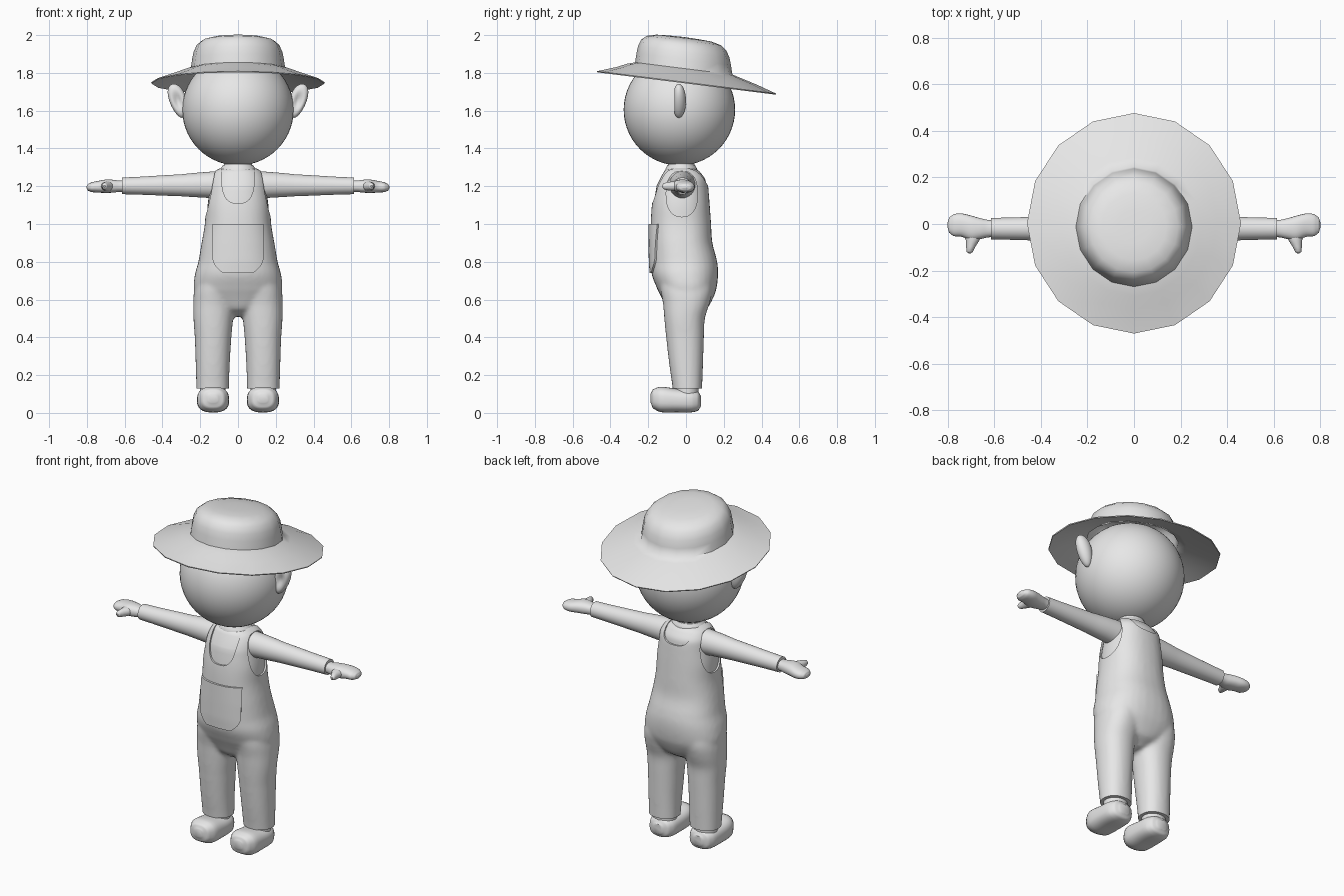
import bpy, bmesh, math

if "Cube" in bpy.data.objects:
    bpy.data.objects.remove(bpy.data.objects["Cube"])

clay = bpy.data.materials.new("plain_grey")
clay.diffuse_color = (0.8, 0.8, 0.8, 1)
clay.use_nodes = True
clay.node_tree.nodes["Principled BSDF"].inputs["Base Color"].default_value = clay.diffuse_color


def finish(ob, angle=40):
    me = ob.data
    me.materials.clear()
    me.materials.append(clay)
    for p in me.polygons:
        p.use_smooth = True
    me.set_sharp_from_angle(angle=math.radians(angle))
    return ob


def make(name, bm, angle=40):
    bmesh.ops.recalc_face_normals(bm, faces=bm.faces)
    me = bpy.data.meshes.new(name)
    bm.to_mesh(me)
    bm.free()
    ob = bpy.data.objects.new(name, me)
    bpy.context.collection.objects.link(ob)
    return finish(ob, angle)


def bake(ob, angle=40):
    dg = bpy.context.evaluated_depsgraph_get()
    me = bpy.data.meshes.new_from_object(ob.evaluated_get(dg))
    ob.modifiers.clear()
    ob.data = me
    return finish(ob, angle)


def mirror(ob):
    m = ob.modifiers.new("mirror", 'MIRROR')
    m.use_axis[0] = True
    m.use_mirror_merge = False
    return ob


def dense(rings, k):
    # Catmull-Rom interpolation between the key rings
    out = []
    for i in range(len(rings) - 1):
        a, b, c, d = (rings[max(i - 1, 0)], rings[i], rings[i + 1],
                      rings[min(i + 2, len(rings) - 1)])
        for s in range(k):
            t = s / k
            out.append([b[j] + 0.5 * t * (c[j] - a[j] + t * (2 * a[j] - 5 * b[j] + 4 * c[j] - d[j]
                        + t * (3 * (b[j] - c[j]) + d[j] - a[j]))) if j else b[0] + t * (c[0] - b[0])
                        for j in range(5)])
    return out + [list(rings[-1])]


def loft(bm, rings, axis, n=32, e=2.0, k=4):
    # rings: (position on axis, centre 1, half 1, centre 2, half 2)
    loops = []
    for t, c1, h1, c2, h2 in dense(rings, k):
        loop = []
        for i in range(n):
            a = 2 * math.pi * i / n
            u, v = math.cos(a), math.sin(a)
            p = c1 + h1 * math.copysign(abs(u) ** (2 / e), u)
            q = c2 + h2 * math.copysign(abs(v) ** (2 / e), v)
            loop.append(bm.verts.new({'x': (t, p, q), 'y': (p, t, q), 'z': (p, q, t)}[axis]))
        loops.append(loop)
    for A, B in zip(loops, loops[1:]):
        for i in range(n):
            j = (i + 1) % n
            bm.faces.new((A[i], A[j], B[j], B[i]))
    bm.faces.new(loops[0])
    bm.faces.new(loops[-1])


def lofted(name, rings, axis, **kw):
    bm = bmesh.new()
    loft(bm, rings, axis, **kw)
    return make(name, bm)


# Torso sections: height, half width, front y, back y
torso = [(0.51, .03, -.05, .05), (.55, .12, -.10, .11), (.60, .20, -.125, .14), (.65, .234, -.15, .16),
         (.73, .229, -.181, .17), (.80, .210, -.186, .165), (.90, .193, -.187, .14), (1.0, .176, -.187, .133),
         (1.1, .171, -.181, .126), (1.2, .157, -.166, .118), (1.24, .15, -.147, .11), (1.28, .125, -.125, .08),
         (1.30, .085, -.10, .05), (1.315, .05, -.08, .03)]


def section(z, hx, f, b, d=0.0):
    return (z, 0, hx - d, (f + b) / 2, (b - f) / 2 - d)


# Overalls: torso and legs fused into one smooth skin
leg = [(.10, .134, .086, -.068, .085), (.25, .134, .09, -.088, .09), (.40, .132, .097, -.105, .095),
       (.50, .131, .105, -.115, .10), (.58, .128, .109, -.122, .125), (.65, .12, .112, -.135, .14),
       (.75, .11, .10, -.14, .13)]
bm = bmesh.new()
loft(bm, [section(*s) for s in torso], 'z', e=2.3)
for side in (1, -1):
    loft(bm, [(z, side * cx, hx, (f + b) / 2, (b - f) / 2) for z, cx, hx, f, b in leg], 'z', e=2.2)
overalls = make("overalls", bm)
r = overalls.modifiers.new("fuse", 'REMESH')
r.mode, r.voxel_size = 'VOXEL', 0.011
s = overalls.modifiers.new("soften", 'SMOOTH')
s.factor, s.iterations = 0.5, 8
bake(overalls)

# Flat trouser hems
bm = bmesh.new()
bm.from_mesh(overalls.data)
cut = bmesh.ops.bisect_plane(bm, geom=bm.verts[:] + bm.edges[:] + bm.faces[:], plane_co=(0, 0, .13),
                             plane_no=(0, 0, -1), clear_outer=True)
bmesh.ops.holes_fill(bm, edges=[g for g in cut['geom_cut'] if isinstance(g, bmesh.types.BMEdge)])
bm.to_mesh(overalls.data)
bm.free()

# Neckline and armhole cut-outs
cutters = [lofted("neck_cutter", [(-.4, 0, .088, 1.29, .18), (-.03, 0, .088, 1.29, .18)], 'y', e=3, k=1),
           lofted("back_cutter", [(-.04, 0, .088, 1.30, .095), (.4, 0, .088, 1.30, .095)], 'y', e=3, k=1)]
for side in (1, -1):
    cutters.append(lofted("arm_cutter", [(side * .122, -.022, .083, 1.16, .122),
                                         (side * .4, -.022, .083, 1.16, .122)], 'x', e=2.4, k=1))
for c in cutters:
    m = overalls.modifiers.new("cut", 'BOOLEAN')
    m.operation, m.solver, m.object = 'DIFFERENCE', 'EXACT', c
bake(overalls)
for c in cutters:
    bpy.data.objects.remove(c)

# Shirt under the bib, neck and collar
lofted("shirt", [section(*s, d=.01) for s in torso if s[0] >= .9], 'z', e=2.3)
lofted("neck", [(1.26, 0, .075, -.025, .07), (1.36, 0, .075, -.025, .07)], 'z', k=1)
lofted("collar", [(1.275, 0, .10, -.025, .088), (1.295, 0, .092, -.025, .082),
                  (1.312, 0, .08, -.025, .073)], 'z')


# Bib pocket following the belly
def belly(x, z):
    for a, b in zip(torso, torso[1:]):
        if a[0] <= z <= b[0]:
            t = (z - a[0]) / (b[0] - a[0])
            hx, f, k = (a[i] + t * (b[i] - a[i]) for i in (1, 2, 3))
            return (f + k) / 2 - (k - f) / 2 * (1 - abs(x / hx) ** 2.3) ** (1 / 2.3)


bm = bmesh.new()
rows = []
for i in range(15):
    z = .74 + .26 * i / 14
    h = .135 - .055 * max(0, 1 - (z - .74) / .08) ** 2
    rows.append([bm.verts.new((h * u / 8, belly(h * u / 8, z) - .011, z)) for u in range(-8, 9)])
for A, B in zip(rows, rows[1:]):
    for i in range(16):
        bm.faces.new((A[i], A[i + 1], B[i + 1], B[i]))
pocket = make("bib_pocket", bm)
m = pocket.modifiers.new("thickness", 'SOLIDIFY')
m.thickness, m.offset = .022, -1
bake(pocket)

# Sleeves, hands and thumbs
mirror(lofted("sleeve", [(.08, -.02, .07, 1.205, .075), (.17, -.02, .065, 1.207, .068),
                         (.3, -.02, .055, 1.205, .058), (.615, -.02, .046, 1.202, .044)], 'x'))
mirror(lofted("hand", [(.59, -.02, .034, 1.2, .03), (.63, -.02, .038, 1.2, .03), (.66, -.02, .045, 1.2, .034),
                       (.70, -.018, .054, 1.2, .035), (.74, -.005, .05, 1.197, .031),
                       (.775, -.005, .047, 1.195, .026), (.795, -.005, .032, 1.194, .017),
                       (.801, -.005, .012, 1.194, .006)], 'x', n=24, e=2.3))
mirror(lofted("thumb", [(-.03, .69, .04, 1.2, .026), (-.07, .694, .029, 1.2, .025), (-.105, .703, .018, 1.2, .02),
                        (-.12, .706, .013, 1.2, .014), (-.126, .707, .005, 1.2, .005)], 'y', n=16))

# Ankles and shoes
mirror(lofted("ankle", [(.09, .134, .068, .005, .062), (.14, .134, .068, .005, .062)], 'z', k=1))
shoe = [(-.188, .025, .055, .10), (-.176, .058, .025, .124), (-.135, .082, .004, .138), (-.05, .085, .003, .128),
        (.03, .08, .003, .122), (.065, .062, .012, .112), (.08, .03, .035, .09)]
mirror(lofted("shoe", [(y, .132, hx, (a + b) / 2, (b - a) / 2) for y, hx, a, b in shoe], 'y', e=2.6))

# Head
bm = bmesh.new()
bmesh.ops.create_uvsphere(bm, u_segments=48, v_segments=28, radius=.295)
bmesh.ops.translate(bm, verts=bm.verts, vec=(0, -.035, 1.605))
make("head", bm)

# Ears: dished in front, wider at the top
bm = bmesh.new()
bmesh.ops.create_uvsphere(bm, u_segments=28, v_segments=20, radius=1)
for v in bm.verts:
    x, y, z = v.co
    if y < 0:
        y += .75 * math.exp(-(x * x + z * z) / .25)
    v.co = (.318 + x * (.046 + .008 * z) + .022 * z, -.038 + y * .038, 1.652 + z * .09)
mirror(make("ear", bm, 60))

# Sun hat: sixteen-sided, tipped back
profile = [(.46, 1.75), (.36, 1.785), (.29, 1.81), (.25, 1.822), (.243, 1.87), (.235, 1.91), (.218, 1.947),
           (.19, 1.97), (.14, 1.983), (.07, 1.987)]
bm = bmesh.new()
rings = []
for rad, z in profile:
    ring = []
    for i in range(16):
        a = math.pi * i / 8
        y = rad * 1.03 * math.sin(a) + (.003 if rad > .3 else -.012)
        ring.append(bm.verts.new((rad * math.cos(a), y, z - .125 * y)))
    rings.append(ring)
for A, B in zip(rings, rings[1:]):
    for i in range(16):
        j = (i + 1) % 16
        bm.faces.new((A[i], A[j], B[j], B[i]))
top = bm.verts.new((0, -.012, 1.99))
for i in range(16):
    bm.faces.new((rings[-1][i], rings[-1][(i + 1) % 16], top))
hat = make("sun_hat", bm, 60)
m = hat.modifiers.new("thickness", 'SOLIDIFY')
m.thickness, m.offset = .006, -1
bake(hat, 60)
